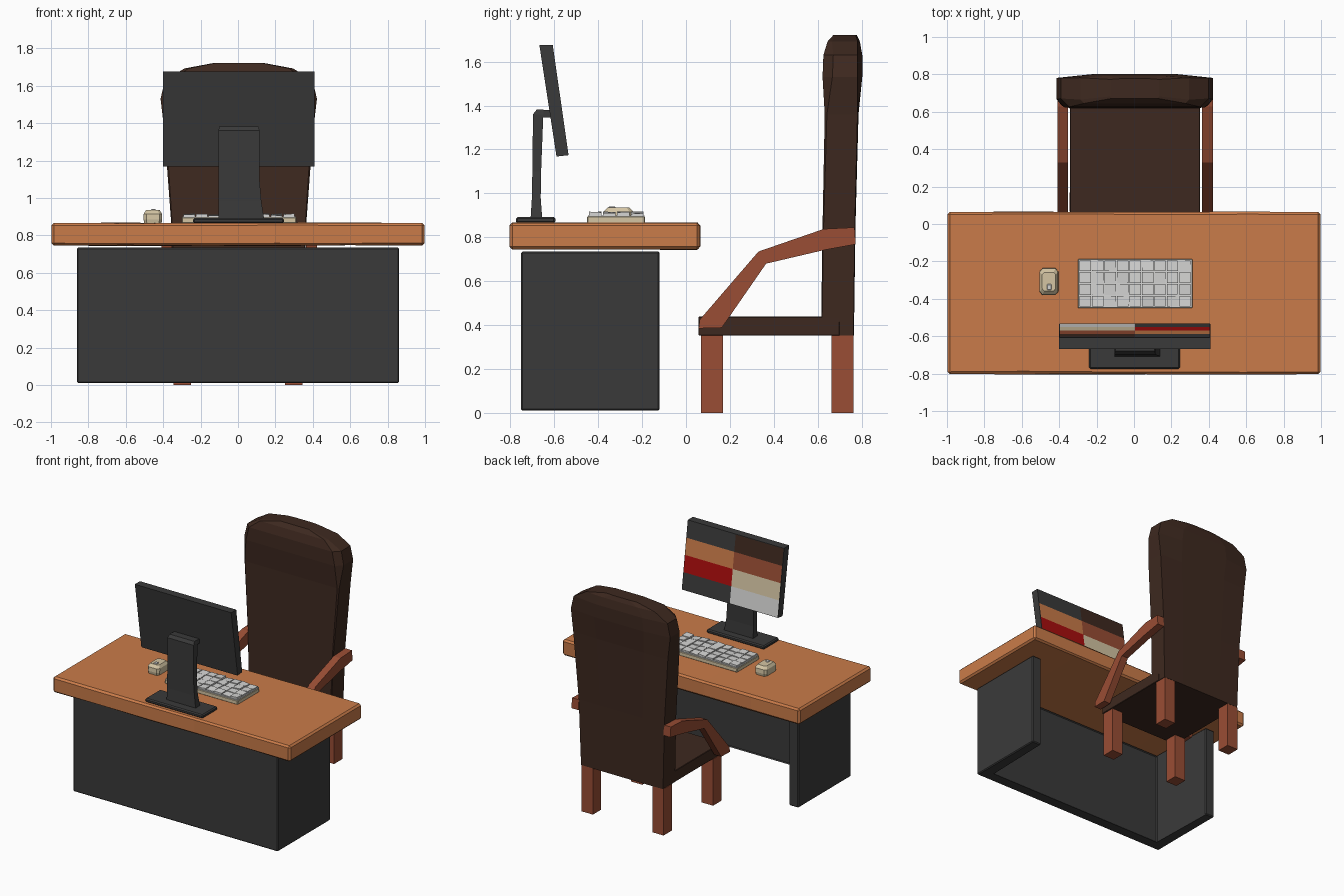
import bpy, bmesh, random
from mathutils import Vector

if "Cube" in bpy.data.objects:
    bpy.data.objects.remove(bpy.data.objects["Cube"])

random.seed(4)


def mat(name, r, g, b):
    m = bpy.data.materials.new(name)
    m.diffuse_color = (r, g, b, 1)
    m.use_nodes = True
    m.node_tree.nodes["Principled BSDF"].inputs["Base Color"].default_value = m.diffuse_color
    return m


GREY = mat("dark grey", 0.042, 0.042, 0.042)
ORANGE = mat("orange wood", 0.59, 0.20, 0.067)
BROWN = mat("dark brown leather", 0.048, 0.022, 0.014)
RED_WOOD = mat("red brown wood", 0.32, 0.075, 0.035)
RED = mat("red", 0.40, 0.004, 0.004)
TAN = mat("tan", 0.66, 0.56, 0.37)
WHITE = mat("off white", 0.67, 0.67, 0.66)


def finish(bm, name, *mats):
    bmesh.ops.recalc_face_normals(bm, faces=bm.faces)
    me = bpy.data.meshes.new(name)
    bm.to_mesh(me)
    bm.free()
    for m in mats:
        me.materials.append(m)
    ob = bpy.data.objects.new(name, me)
    bpy.context.collection.objects.link(ob)
    return ob


def add_box(bm, x0, x1, y0, y1, z0, z1):
    vs = bmesh.ops.create_cube(bm, size=1)["verts"]
    for v in vs:
        v.co = Vector(((x0 + x1) / 2 + v.co.x * (x1 - x0),
                       (y0 + y1) / 2 + v.co.y * (y1 - y0),
                       (z0 + z1) / 2 + v.co.z * (z1 - z0)))
    return vs


def bevel(bm, w):
    bmesh.ops.bevel(bm, geom=bm.edges[:], offset=w, segments=1, affect="EDGES")


def box(name, m, dims, chamfer=0):
    bm = bmesh.new()
    add_box(bm, *dims)
    if chamfer:
        bevel(bm, chamfer)
    return finish(bm, name, m)


def loft(bm, rings):
    loops = [[bm.verts.new(p) for p in r] for r in rings]
    n = len(loops[0])
    for a, b in zip(loops, loops[1:]):
        for i in range(n):
            j = (i + 1) % n
            bm.faces.new((a[i], a[j], b[j], b[i]))
    bm.faces.new(loops[0])
    bm.faces.new(loops[-1])


def prism(name, m, profile, x0, x1):
    """Extrude a (y, z) profile along x."""
    bm = bmesh.new()
    loft(bm, [[(x, y, z) for y, z in profile] for x in (x0, x1)])
    return finish(bm, name, m)


# Desk top, slightly hand-hewn edges
bm = bmesh.new()
add_box(bm, -0.998, 0.998, -0.803, 0.064, 0.745, 0.866)
bevel(bm, 0.013)
long_edges = [e for e in bm.edges if abs(e.verts[0].co.x - e.verts[1].co.x) > 1]
bmesh.ops.subdivide_edges(bm, edges=long_edges, cuts=4)
for v in bm.verts:
    if abs(v.co.x) < 0.9:
        v.co.y += random.uniform(-0.003, 0.003)
        v.co.z += random.uniform(-0.003, 0.003)
finish(bm, "desk_top", ORANGE)

# Desk base: U-shaped panel, open towards the chair
bm = bmesh.new()
t, w, y0, y1 = 0.08, 0.862, -0.752, -0.12
plan = [(-w, y0), (w, y0), (w, y1), (w - t, y1), (w - t, y0 + t),
        (-w + t, y0 + t), (-w + t, y1), (-w, y1)]
loft(bm, [[(x, y, z) for x, y in plan] for z in (0.01, 0.735)])
bevel(bm, 0.007)
finish(bm, "desk_base", GREY)

# Monitor: foot, column with arm, tilted panel
box("monitor_foot", GREY, (-0.24, 0.245, -0.775, -0.595, 0.864, 0.893), 0.008)
bm = bmesh.new()
loft(bm, [[(-a, y0, z), (b, y0, z), (b, y1, z), (-a, y1, z)] for z, a, b, y0, y1 in (
    (0.885, 0.105, 0.140, -0.708, -0.655), (0.98, 0.105, 0.125, -0.702, -0.662),
    (1.10, 0.105, 0.115, -0.700, -0.660), (1.36, 0.105, 0.115, -0.697, -0.650),
    (1.382, 0.10, 0.11, -0.680, -0.650))])
finish(bm, "monitor_column", GREY)
box("monitor_arm", GREY, (-0.10, 0.11, -0.67, -0.60, 1.345, 1.38))
prism("monitor_panel", GREY, [(-0.668, 1.676), (-0.607, 1.676), (-0.535, 1.174),
                              (-0.590, 1.168)], -0.40, 0.41)

# Screen: two columns by four rows of colour patches on the chair side
screen_mats = [GREY, ORANGE, RED, BROWN, RED_WOOD, TAN, WHITE]
patches = [(6, 0), (5, 2), (4, 1), (3, 0)]  # bottom to top, (x < 0, x > 0)
bm = bmesh.new()
low, high = Vector((0, -0.533, 1.177)), Vector((0, -0.605, 1.673))
xs = (-0.397, 0.005, 0.407)
for row, pair in enumerate(patches):
    a, b = low.lerp(high, row / 4), low.lerp(high, (row + 1) / 4)
    for col in (0, 1):
        f = bm.faces.new([bm.verts.new((x, p.y, p.z)) for x, p in (
            (xs[col + 1], a), (xs[col], a), (xs[col], b), (xs[col + 1], b))])
        f.material_index = pair[col]
me_ob = finish(bm, "screen_patches", *screen_mats)

# Keyboard: tan tray, white top plate and uneven keys
box("keyboard_tray", TAN, (-0.30, 0.312, -0.45, -0.187, 0.864, 0.896), 0.004)
box("keyboard_plate", WHITE, (-0.297, 0.309, -0.447, -0.19, 0.894, 0.900))
bm = bmesh.new()
cols, rows = 9, 4
dx, dy = 0.600 / cols, 0.254 / rows
for i in range(cols):
    for j in range(rows):
        x, y = -0.294 + i * dx, -0.445 + j * dy
        top = 0.907 + random.uniform(0, 0.008)
        vs = add_box(bm, x + 0.003, x + dx - 0.003, y + 0.003, y + dy - 0.003, 0.898, top)
        for v in vs:
            if v.co.z > 0.903:
                v.co.z += random.uniform(-0.004, 0.004)
finish(bm, "keyboard_keys", WHITE)

# Mouse with a small wheel
bm = bmesh.new()
mx, my = -0.455, -0.308
loft(bm, [[(mx + sx * a, my + sy * b, z) for sx, sy in (
    (-1, -.75), (-.7, -1), (.7, -1), (1, -.75), (1, .75), (.7, 1), (-.7, 1), (-1, .75))]
    for z, a, b in ((0.864, 0.046, 0.068), (0.885, 0.05, 0.072),
                    (0.915, 0.049, 0.070), (0.935, 0.036, 0.050))])
finish(bm, "mouse", TAN)
box("mouse_wheel", WHITE, (mx - 0.01, mx + 0.015, -0.352, -0.322, 0.93, 0.941), 0.003)

# Chair seat
box("chair_seat", BROWN, (-0.342, 0.352, 0.057, 0.70, 0.352, 0.438), 0.003)

# Chair back: rings widening upward into a faceted headrest
bm = bmesh.new()
rings = []
for z, w, yf, yb, c, d in (
        (0.352, 0.345, 0.615, 0.765, 0.004, 0.002), (0.85, 0.360, 0.622, 0.772, 0.005, 0.003),
        (1.36, 0.398, 0.632, 0.786, 0.010, 0.005), (1.53, 0.418, 0.622, 0.803, 0.045, 0.022),
        (1.63, 0.395, 0.626, 0.803, 0.045, 0.022), (1.692, 0.290, 0.645, 0.792, 0.02, 0.01),
        (1.722, 0.130, 0.672, 0.778, 0.01, 0.005)):
    rings.append([(x + 0.004, y, z) for x, y in (
        (-w, yf + c), (-w + c, yf), (w - c, yf), (w, yf + c),
        (w, yb - d), (w * 0.5, yb), (-w * 0.5, yb), (-w, yb - d))])
loft(bm, rings)
finish(bm, "chair_back", BROWN)

# Chair arms and legs
arm = [(0.057, 0.385), (0.063, 0.425), (0.330, 0.735), (0.628, 0.838), (0.768, 0.845),
       (0.773, 0.768), (0.630, 0.742), (0.365, 0.680), (0.163, 0.388)]
for side, sx in (("left", -1), ("right", 1)):
    prism(side + "_arm", RED_WOOD, arm, sx * 0.358 + 0.006, sx * 0.416 + 0.006)
    for end, y in (("front", 0.068), ("back", 0.662)):
        xs = sorted((sx * 0.25, sx * 0.345))
        box(f"{end}_{side}_leg", RED_WOOD, (*xs, y, y + 0.1, 0.0, 0.354))
